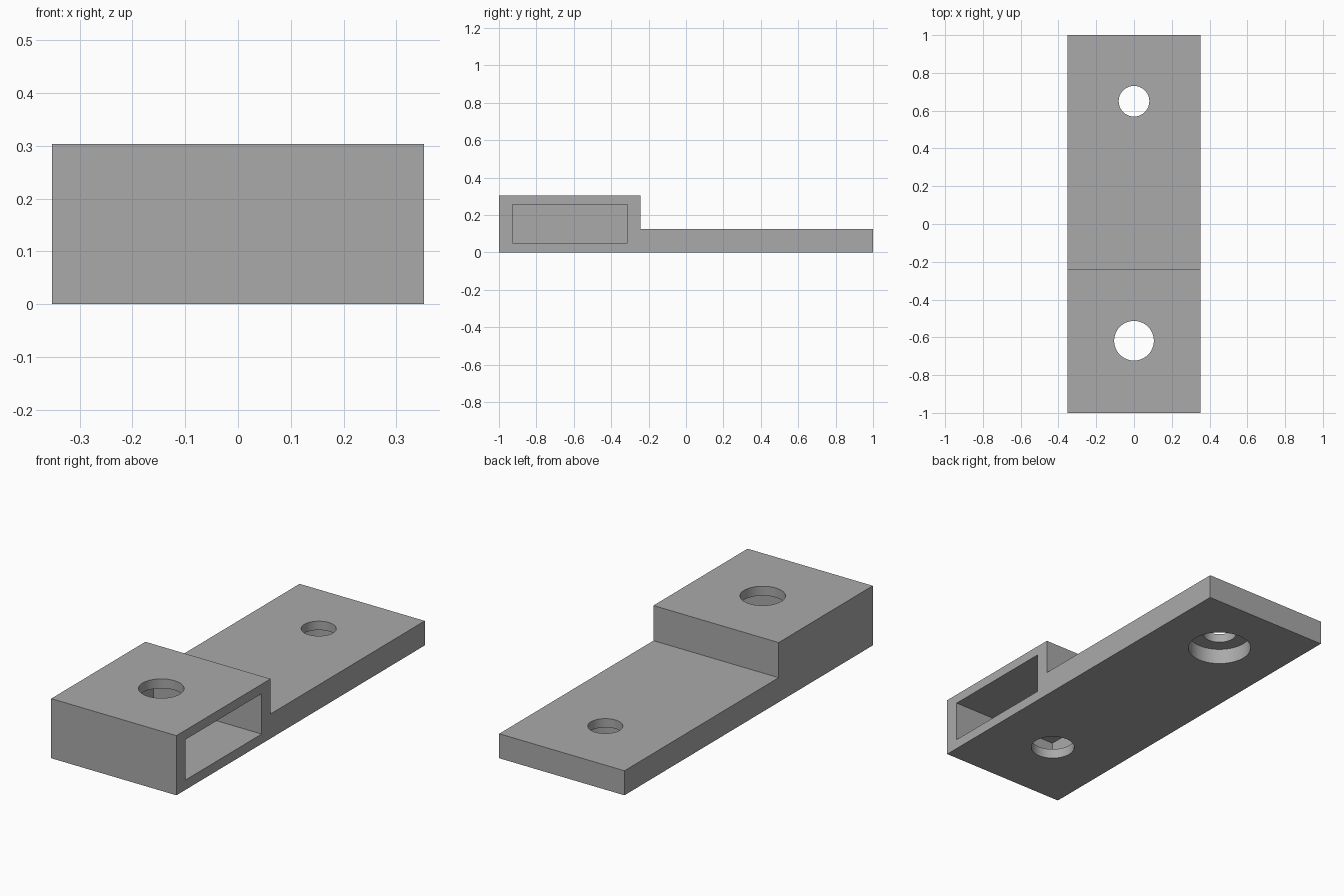
import bpy, bmesh, math

if "Cube" in bpy.data.objects:
    bpy.data.objects.remove(bpy.data.objects["Cube"])

W, H, T = 0.353, 0.304, 0.125      # half width, block height, tongue thickness
STEP_Y = -0.242

grey = bpy.data.materials.new("plain grey")
grey.diffuse_color = (0.4, 0.4, 0.4, 1)
grey.use_nodes = True
grey.node_tree.nodes["Principled BSDF"].inputs["Base Color"].default_value = grey.diffuse_color


def make_object(name, bm):
    bmesh.ops.recalc_face_normals(bm, faces=bm.faces)
    mesh = bpy.data.meshes.new(name)
    bm.to_mesh(mesh)
    bm.free()
    mesh.materials.append(grey)
    obj = bpy.data.objects.new(name, mesh)
    bpy.context.collection.objects.link(obj)
    return obj


def cut(target, cutter):
    cutter.hide_render = True
    cutter.hide_set(True)
    mod = target.modifiers.new(cutter.name, 'BOOLEAN')
    mod.operation = 'DIFFERENCE'
    mod.solver = 'EXACT'
    mod.object = cutter


def hole_cutter(name, y, radius, z0, z1):
    bm = bmesh.new()
    bmesh.ops.create_cone(bm, cap_ends=True, segments=64, radius1=radius,
                          radius2=radius, depth=z1 - z0)
    bmesh.ops.translate(bm, verts=bm.verts, vec=(0, y, (z0 + z1) / 2))
    return make_object(name, bm)


def box_cutter(name, lo, hi):
    bm = bmesh.new()
    bmesh.ops.create_cube(bm, size=1)
    for v in bm.verts:
        v.co = [lo[i] if v.co[i] < 0 else hi[i] for i in range(3)]
    return make_object(name, bm)


# Stepped body: side profile extruded across the width
profile = [(-1, 0), (1, 0), (1, T), (STEP_Y, T), (STEP_Y, H), (-1, H)]
bm = bmesh.new()
face = bm.faces.new([bm.verts.new((-W, y, z)) for y, z in profile])
ext = bmesh.ops.extrude_face_region(bm, geom=[face])
bmesh.ops.translate(bm, vec=(2 * W, 0, 0),
                    verts=[g for g in ext["geom"] if isinstance(g, bmesh.types.BMVert)])
body = make_object("stepped_bracket", bm)

# Pocket open on the right side only
cut(body, box_cutter("side_pocket_cutter", (-0.258, -0.928, 0.05), (0.5, -0.314, 0.256)))
# Hole through the thick block
cut(body, hole_cutter("block_hole_cutter", -0.618, 0.105, -0.1, 0.5))
# Hole through the thin tongue, with a wider recess underneath
cut(body, hole_cutter("tongue_hole_cutter", 0.65, 0.081, -0.1, 0.3))
cut(body, hole_cutter("tongue_recess_cutter", 0.65, 0.152, -0.1, 0.08))

# Smooth hole walls, sharp edges elsewhere
bpy.context.view_layer.objects.active = body
body.select_set(True)
for mod in list(body.modifiers):
    bpy.ops.object.modifier_apply(modifier=mod.name)
bpy.ops.object.shade_smooth_by_angle(angle=math.radians(30))
